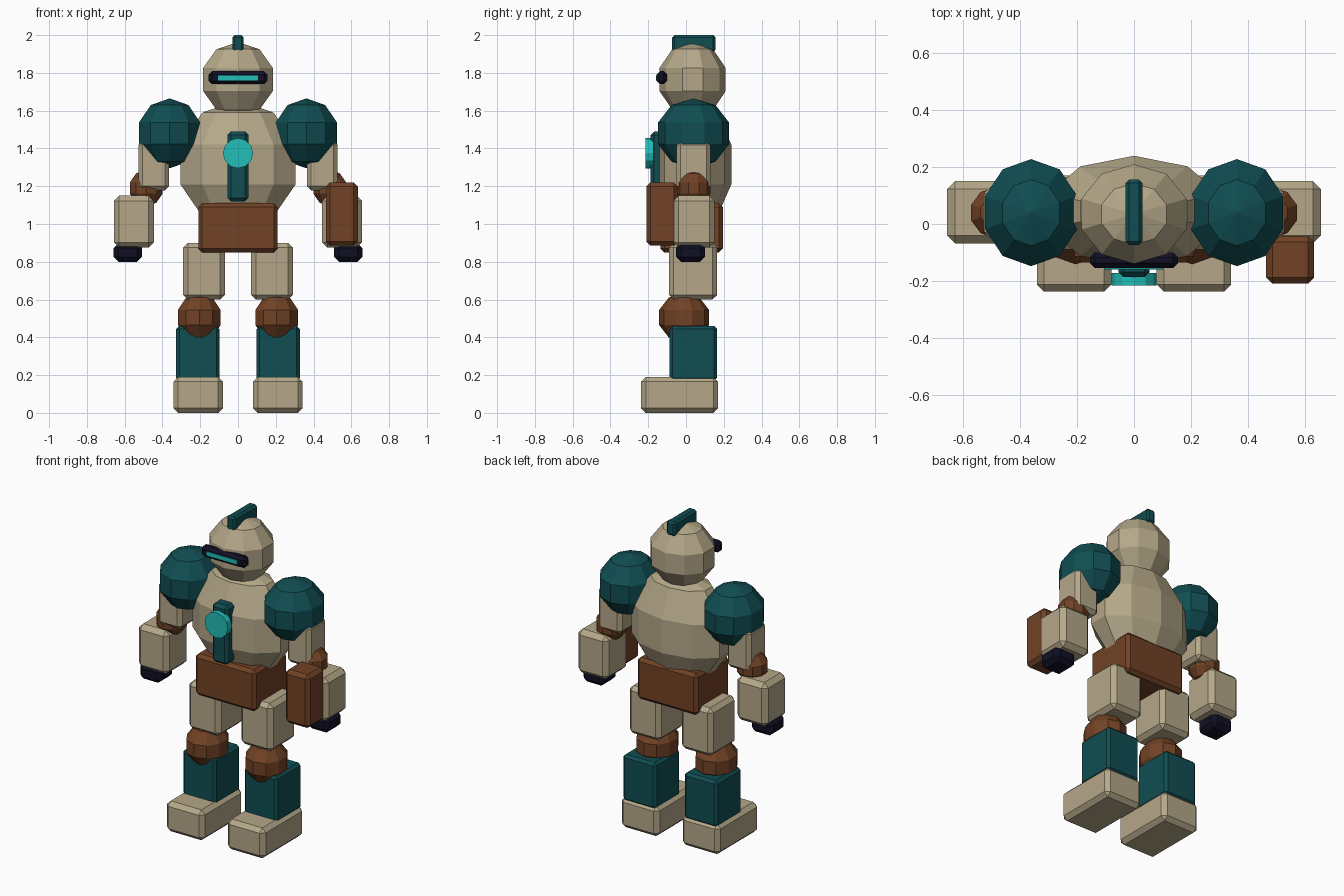
import bpy, bmesh, math
from mathutils import Matrix, Vector

if "Cube" in bpy.data.objects:
    bpy.data.objects.remove(bpy.data.objects["Cube"])


def material(name, rgb):
    m = bpy.data.materials.new(name)
    m.diffuse_color = (*rgb, 1)
    m.use_nodes = True
    m.node_tree.nodes["Principled BSDF"].inputs["Base Color"].default_value = m.diffuse_color
    return m


CREAM = material("cream", (0.46, 0.39, 0.25))
TEAL = material("dark_teal", (0.005, 0.075, 0.085))
BROWN = material("brown", (0.165, 0.054, 0.018))
NAVY = material("navy", (0.005, 0.005, 0.018))
GLOW = material("bright_cyan", (0.015, 0.51, 0.48))


def finish(name, bm, mat):
    mesh = bpy.data.meshes.new(name)
    bm.to_mesh(mesh)
    bm.free()
    mesh.materials.append(mat)
    obj = bpy.data.objects.new(name, mesh)
    bpy.context.collection.objects.link(obj)
    return obj


def box(name, mat, x, y, z, bevel):
    """Chamfered box given by its (min, max) range on each axis."""
    bm = bmesh.new()
    bmesh.ops.create_cube(bm, size=1)
    for v in bm.verts:
        v.co = Vector([(r[0] + r[1]) / 2 + c * (r[1] - r[0])
                       for r, c in zip((x, y, z), v.co)])
    if bevel:
        bmesh.ops.bevel(bm, geom=bm.edges[:], offset=bevel, segments=1,
                        affect='EDGES', profile=0.5)
    return finish(name, bm, mat)


def ball(name, mat, center, radii):
    """Coarse faceted ellipsoid."""
    bm = bmesh.new()
    bmesh.ops.create_uvsphere(bm, u_segments=10, v_segments=5, radius=1)
    for v in bm.verts:
        v.co = Vector([c + r * k for c, r, k in zip(center, radii, v.co)])
    return finish(name, bm, mat)


# Torso and pelvis
ball("torso", CREAM, (0, 0.045, 1.315), (0.337, 0.205, 0.34))
box("pelvis", BROWN, (-0.21, 0.21), (-0.135, 0.195), (0.85, 1.11), 0.02)

# Chest bar and round lamp
box("chest_bar", TEAL, (-0.055, 0.055), (-0.187, -0.10), (1.12, 1.49), 0.018)
bm = bmesh.new()
bmesh.ops.create_cone(bm, cap_ends=True, segments=12, radius1=0.08, radius2=0.08, depth=0.043,
                      matrix=Matrix.Translation((0, -0.194, 1.375)) @ Matrix.Rotation(math.pi / 2, 4, 'X'))
finish("chest_lamp", bm, GLOW)

# Head, crest and visor
ball("head", CREAM, (0, 0.035, 1.765), (0.204, 0.184, 0.198))
box("crest", TEAL, (-0.03, 0.03), (-0.073, 0.156), (1.91, 2.0), 0.012)
box("visor", NAVY, (-0.155, 0.155), (-0.155, -0.10), (1.74, 1.81), 0.018)
box("visor_light", GLOW, (-0.105, 0.105), (-0.16, -0.152), (1.76, 1.787), 0)

# Limbs, one set per side
for side, s in (("left", -1), ("right", 1)):
    def sx(a, b):
        return (min(s * a, s * b), max(s * a, s * b))

    # Arm
    ball(side + "_shoulder", TEAL, (s * 0.362, 0.04, 1.48), (0.179, 0.198, 0.185))
    box(side + "_upper_arm", CREAM, sx(0.365, 0.528), (-0.05, 0.13), (1.178, 1.44), 0.022)
    ball(side + "_elbow", BROWN, (s * 0.486, 0.04, 1.19), (0.096, 0.094, 0.096))
    box(side + "_forearm", CREAM, sx(0.445, 0.657), (-0.068, 0.152), (0.875, 1.15), 0.028)
    box(side + "_hand", NAVY, sx(0.508, 0.658), (-0.053, 0.10), (0.80, 0.90), 0.026)

    # Leg
    box(side + "_thigh", CREAM, sx(0.07, 0.29), (-0.09, 0.165), (0.60, 0.90), 0.025)
    ball(side + "_knee", BROWN, (s * 0.205, -0.01, 0.505), (0.125, 0.139, 0.13))
    box(side + "_shin", TEAL, sx(0.098, 0.327), (-0.087, 0.165), (0.17, 0.46), 0.016)
    box(side + "_foot", CREAM, sx(0.08, 0.342), (-0.238, 0.17), (0.0, 0.19), 0.025)

# Block mounted on the front of one forearm
box("forearm_block", BROWN, (0.465, 0.634), (-0.21, -0.042), (0.885, 1.22), 0.022)
